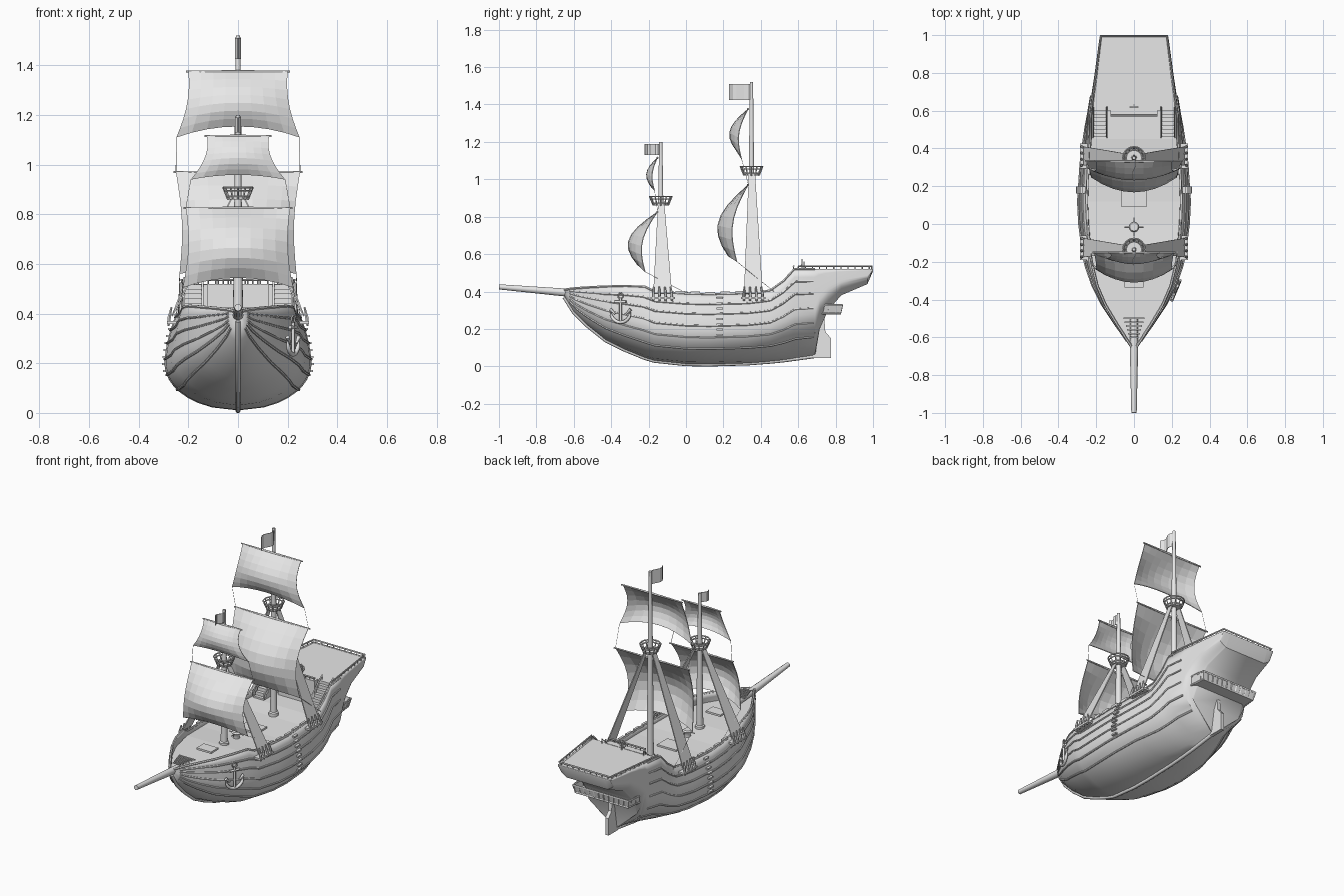
import bpy, bmesh
from math import sin, cos, pi, sqrt, radians
from mathutils import Matrix, Vector

if "Cube" in bpy.data.objects:
    bpy.data.objects.remove(bpy.data.objects["Cube"], do_unlink=True)

grey = bpy.data.materials.new("plain_grey")
grey.use_nodes = True
grey.diffuse_color = (0.8, 0.8, 0.8, 1)
grey.node_tree.nodes["Principled BSDF"].inputs["Base Color"].default_value = grey.diffuse_color


def link(name, data):
    ob = bpy.data.objects.new(name, data)
    bpy.context.scene.collection.objects.link(ob)
    data.materials.append(grey)
    return ob


def activate(ob):
    bpy.ops.object.select_all(action='DESELECT')
    ob.select_set(True)
    bpy.context.view_layer.objects.active = ob


def smooth(ob, angle=35):
    activate(ob)
    bpy.ops.object.shade_smooth_by_angle(angle=radians(angle))


def grid(name, rows, thick=0.0, offset=0.0, cap=False):
    """Skin a list of equal rows of points."""
    bm = bmesh.new()
    vs = [[bm.verts.new(p) for p in row] for row in rows]
    for a, b in zip(vs, vs[1:]):
        for i in range(len(a) - 1):
            bm.faces.new((a[i], a[i + 1], b[i + 1], b[i]))
    if cap:
        bm.faces.new(vs[-1])
    bmesh.ops.remove_doubles(bm, verts=bm.verts, dist=0.0005)
    bmesh.ops.recalc_face_normals(bm, faces=bm.faces)
    me = bpy.data.meshes.new(name)
    bm.to_mesh(me)
    bm.free()
    ob = link(name, me)
    if thick:
        mod = ob.modifiers.new("thickness", 'SOLIDIFY')
        mod.thickness, mod.offset = thick, offset
    return ob


def tubes(name, paths, r, radii=None, closed=False, res=2):
    """Round bars along one or more point paths, as one mesh."""
    cu = bpy.data.curves.new(name, 'CURVE')
    cu.dimensions, cu.bevel_depth, cu.bevel_resolution = '3D', r, res
    cu.use_fill_caps = True
    for pts in paths:
        sp = cu.splines.new('POLY')
        sp.points.add(len(pts) - 1)
        for i, p in enumerate(pts):
            sp.points[i].co = (*p, 1)
            sp.points[i].radius = radii[i] if radii else 1
        sp.use_cyclic_u = closed
    ob = link(name, cu)
    activate(ob)
    bpy.ops.object.convert(target='MESH')
    smooth(bpy.context.object, 50)


def boxes(name, items):
    bm = bmesh.new()
    for c, s in items:
        bmesh.ops.create_cube(bm, size=1, matrix=Matrix.Translation(c) @ Matrix.Diagonal((*s, 1)))
    me = bpy.data.meshes.new(name)
    bm.to_mesh(me)
    bm.free()
    return link(name, me)


def ring(c, r, n=16):
    return [(c[0] + r * cos(2 * pi * i / n), c[1] + r * sin(2 * pi * i / n), c[2]) for i in range(n)]


# Hull stations: y, keel height, rail height, greatest half width, rail half width
ST = [(-.65, .37, .41, .018, .018), (-.6, .29, .417, .05, .05), (-.53, .22, .422, .1, .095),
      (-.43, .14, .427, .167, .155), (-.33, .09, .43, .218, .198), (-.22, .045, .425, .257, .225),
      (-.17, .03, .40, .268, .234), (0, .012, .388, .29, .25), (.12, .01, .385, .296, .255),
      (.33, .016, .39, .282, .245), (.45, .025, .405, .266, .235), (.52, .032, .455, .255, .235),
      (.58, .04, .52, .243, .233), (.69, .055, .52, .225, .22), (.715, .2, .52, .221, .216),
      (.76, .3, .52, .214, .21), (.83, .38, .52, .204, .202), (.97, .44, .52, .185, .185),
      (1, .51, .52, .18, .18)]


def at(y):
    for a, b in zip(ST, ST[1:]):
        if y <= b[0]:
            f = (y - a[0]) / (b[0] - a[0])
            return [p + (q - p) * f for p, q in zip(a, b)]
    return list(ST[-1])


def hull_point(y, t, side, out=0.0):
    _, kz, rz, hw, rail, = at(y)
    flat = 0.75 if y > 0.7 else 0.0
    k = 1 + 1.4 * min(max((y - 0.3) / 0.39, 0), 1) + 0.6 * max(-y, 0)
    u = min(t * 2, 1)
    x = hw * (flat + (1 - flat) * sqrt(max(0, 1 - (1 - u) ** 2)) ** k)
    if t > 0.5:
        x += (rail - hw) * (2 * t - 1) ** 1.7
    return (side * (x + out), y, kz + (rz - kz) * t)


levels = [(i / 14) ** 1.3 for i in range(15)]
ys = [s[0] for s in ST]
rows = [[hull_point(y, t, 1) for t in reversed(levels)] + [hull_point(y, t, -1) for t in levels] for y in ys]
smooth(grid("hull", rows, 0.012, -1, cap=True), 40)

# Decks and bulkhead
low = [y for y in ys if y <= 0.45] + [0.6]
grid("main_deck", [[(s * (at(y)[4] - .004), y, min(at(y)[2], .40) - .03) for s in (-1, 1)] for y in low])
high = [0.6] + [y for y in ys if y > 0.6]
grid("stern_deck", [[(s * (at(y)[4] - .002), y, .518) for s in (-1, 1)] for y in high])
boxes("bulkhead", [((0, .605, .44), (.45, .01, .155)), ((0, .59, .44), (.25, .04, .16))])
boxes("deck_hatch", [((0, .14, .36), (.13, .1, .014)), ((0, -.3, .4), (.1, .07, .012))])

# Keel, planking ridges and rail caps
tubes("keel", [[(0, y, at(y)[1]) for y in ys if y < .7]], 0.011)
run = [-.62 + i * 1.3 / 40 for i in range(41)]
tubes("hull_wales", [[hull_point(y, t, s, .001) for y in run] for s in (-1, 1)
                     for t in (.22, .38, .55, .72, .86)], 0.0055, res=1)
tubes("rail_caps", [[hull_point(y, 1, s, -.004) for y in ys if y < .7] for s in (-1, 1)], 0.007, res=1)
boxes("rail_blocks", [((s * (at(y)[4] - .005), y, at(y)[2] + .006), (.014, .05, .014))
                      for s in (-1, 1) for y in (-.03, .05, .13, .21, .29)])
boxes("side_ladders", [(hull_point(.18, .42 + i * .075, s, .004), (.02, .035, .009))
                       for s in (-1, 1) for i in range(8)])
boxes("bow_grating", [((0, -.6 + i * .02, .421), (.05 + i * .012, .008, .006)) for i in range(6)])

# Stern: railing, stairs, gallery and rudder
edge = [(s, .6 + i * .038) for s in (-1, 1) for i in range(11)]
posts = [(s * (at(y)[4] - .005), y) for s, y in edge] + [(-.16 + i * .04, .993) for i in range(9)]
posts += [(-.12 + i * .03, .575) for i in range(9)]
tubes("railing_posts", [[(x, y, .515), (x, y, .535)] for x, y in posts], 0.003, res=0)
corners = [(-.228, .6, .536), (-.175, .994, .536), (.175, .994, .536), (.228, .6, .536)]
tubes("stern_handrail", [corners, [(-.125, .575, .536), (.125, .575, .536)]], 0.005, res=1)
boxes("stairs", [((s * .18, .47 + i * .02, .37 + i * .01), (.07, .02, .02 + i * .02))
                 for s in (-1, 1) for i in range(7)])
tubes("stair_rails", [[(s * x, .46, .375), (s * x, .46, .405), (s * x, .62, .545), (s * x, .62, .515)]
                      for s in (-1, 1) for x in (.143, .217)], 0.004, res=1)


def gallery_outline(grow, z):
    return [(-.205 - grow, .68, z), (-.19 - grow, .835 + grow, z), (.19 + grow, .835 + grow, z), (.205 + grow, .68, z)]


grid("gallery_walls", [gallery_outline(-.012, .285), gallery_outline(-.002, .325)], 0.008)
grid("gallery_floor", [[(-.195, .68, .285), (.195, .68, .285)], [(-.18, .825, .285), (.18, .825, .285)]], 0.01)
tubes("gallery_trim", [gallery_outline(0, .328), gallery_outline(-.01, .283)], 0.006, res=1)
spots = [(-.19 + i * .0345, .835) for i in range(12)]
spots += [(s * (.205 - i * .0045), .69 + i * .04) for s in (-1, 1) for i in range(4)]
tubes("gallery_posts", [[(x * .95, y - .01, .285), (x, y, .328)] for x, y in spots], 0.005, res=0)
rudder = [(.68, .775, .045), (.69, .775, .15), (.7, .745, .185), (.71, .74, .25), (.72, .735, .27)]
grid("rudder", [[(0, a, z), (0, b, z)] for a, b, z in rudder], 0.022)

# Helm and capstan
tubes("helm_wheel", [[(.02 * cos(a * pi / 6), .62, .55 + .02 * sin(a * pi / 6)) for a in range(12)]], .003, closed=True)
tubes("helm_stand", [[(0, .63, .515), (0, .63, .56)],
                     [(-.025, .62, .55), (.025, .62, .55)], [(0, .62, .525), (0, .62, .575)]], 0.003)
cap = (0, -.015)
tubes("capstan", [[(*cap, .355), (*cap, .38), (*cap, .392), (*cap, .4)]], 0.028, [.7, .6, 1, .8], res=4)
tubes("capstan_bars", [[(-.05, -.015, .388), (.05, -.015, .388)], [(0, -.065, .388), (0, .035, .388)]], 0.003)

# Bowsprit
tubes("bowsprit", [[(0, -.5, .385), (0, -.66, .396), (0, -1, .425)]], 0.022, [1, 1, .65], res=3)


def sail(name, my, zt, zb, ht, hb, belly, back, lift, pinch):
    """Square sail hung from a yard, bellied forward."""
    rows = []
    for j in range(8):
        v = j / 7
        w = sin(pi * v)
        row = []
        for i in range(9):
            u = i / 4 - 1
            bow = 1 - u * u
            row.append((u * (ht + (hb - ht) * v ** 1.5 - pinch * w),
                        my - .018 - back * v - w * belly * .4 - sin(pi * v * .8) * belly * .6 * bow,
                        zt + (zb - zt) * v + lift * bow * v))
        rows.append(row)
    grid(name, rows, 0.004)
    tubes(name + "_yard", [[(-ht - .01, my - .016, zt), (0, my - .018, zt), (ht + .01, my - .016, zt)]],
          0.006, [.7, 1, .7])


def rig(name, my, top, nest, lower, upper, flag):
    # Mast and lookout basket
    tubes(name + "_mast", [[(0, my, .35), (0, my, .38), (0, my, .385), (0, my, nest), (0, my, top)]],
          0.02, [1.4, 1.4, 1, .75, .45], res=3)
    tubes(name + "_nest_floor", [[(0, my, nest), (0, my, nest + .01)]], 0.042, res=4)
    tubes(name + "_nest_rings", [ring((0, my, nest + h), r) for h, r in ((.012, .044), (.035, .054), (.048, .059))],
          0.004, closed=True, res=1)
    tubes(name + "_nest_posts", [[a, b] for a, b in zip(ring((0, my, nest), .04, 12), ring((0, my, nest + .05), .06, 12))],
          0.004, res=0)
    # Shroud panels, side platforms and deadeyes
    for s, side in ((1, "left"), (-1, "right")):
        grid(f"{name}_shroud_{side}", [[(s * .265, my - .04, .39), (s * .265, my + .06, .39)],
                                       [(s * .028, my - .015, nest), (s * .028, my + .02, nest)]], 0.006)
    boxes(name + "_platforms", [((s * .263, my + .01, .365), (.046, .13, .012)) for s in (-1, 1)])
    tubes(name + "_deadeyes", [[(s * .28, my - .04 + i * .033, .35), (s * .277, my - .04 + i * .033, .385),
                                (s * .268, my - .038 + i * .03, .425)] for s in (-1, 1) for i in range(4)],
          0.007, [.7, 1.1, .6], res=1)
    # Sails and their sheets
    sail(name + "_lower_sail", my, *lower)
    sail(name + "_upper_sail", my, *upper)
    sheets = []
    for s in (-1, 1):
        sheets.append([(s * upper[3], my - .018 - upper[5], upper[1]), (s * lower[2], my - .016, lower[0])])
        sheets.append([(s * lower[3], my - .018 - lower[5], lower[1]), (s * .24, my + .12, .4)])
    tubes(name + "_sheets", sheets, 0.0012, res=0)
    # Flag
    z0, z1, length = flag
    grid(name + "_flag", [[(.012 * sin(i * pi / 3), my - length * i / 6, z) for z in (z0, z1)] for i in range(7)], 0.003)


rig("main", .35, 1.52, 1.02, (.97, .56, .25, .235, .13, .06, .03, .02), (1.375, 1.11, .2, .248, .08, .035, .045, .012), (1.425, 1.51, .12))
rig("fore", -.135, 1.2, .86, (.825, .505, .21, .222, .12, .065, .04, .015), (1.115, .94, .125, .19, .05, .015, .02, .015), (1.13, 1.19, .085))

# Anchor lying against the left bow
def on_bow(d, z):
    return (.222 + .42 * d, -.35 + d, z)


arc = [on_bow(.052 * cos(radians(a)), .29 + .055 * sin(radians(a))) for a in range(180, 361, 15)]
tubes("anchor_arms", [arc], 0.009, [.4, .7] + [1] * 9 + [.7, .4])
tubes("anchor_shank", [[on_bow(0, .235), on_bow(0, .365)], [on_bow(-.03, .345), on_bow(.03, .345)]], 0.007)
tubes("anchor_flukes", [[on_bow(s * .03, .28), on_bow(s * .054, .305)] for s in (-1, 1)], 0.009, [.5, 1])
tubes("anchor_ring", [[on_bow(.014 * cos(a * pi / 6), .378 + .014 * sin(a * pi / 6)) for a in range(12)]], 0.004, closed=True)
